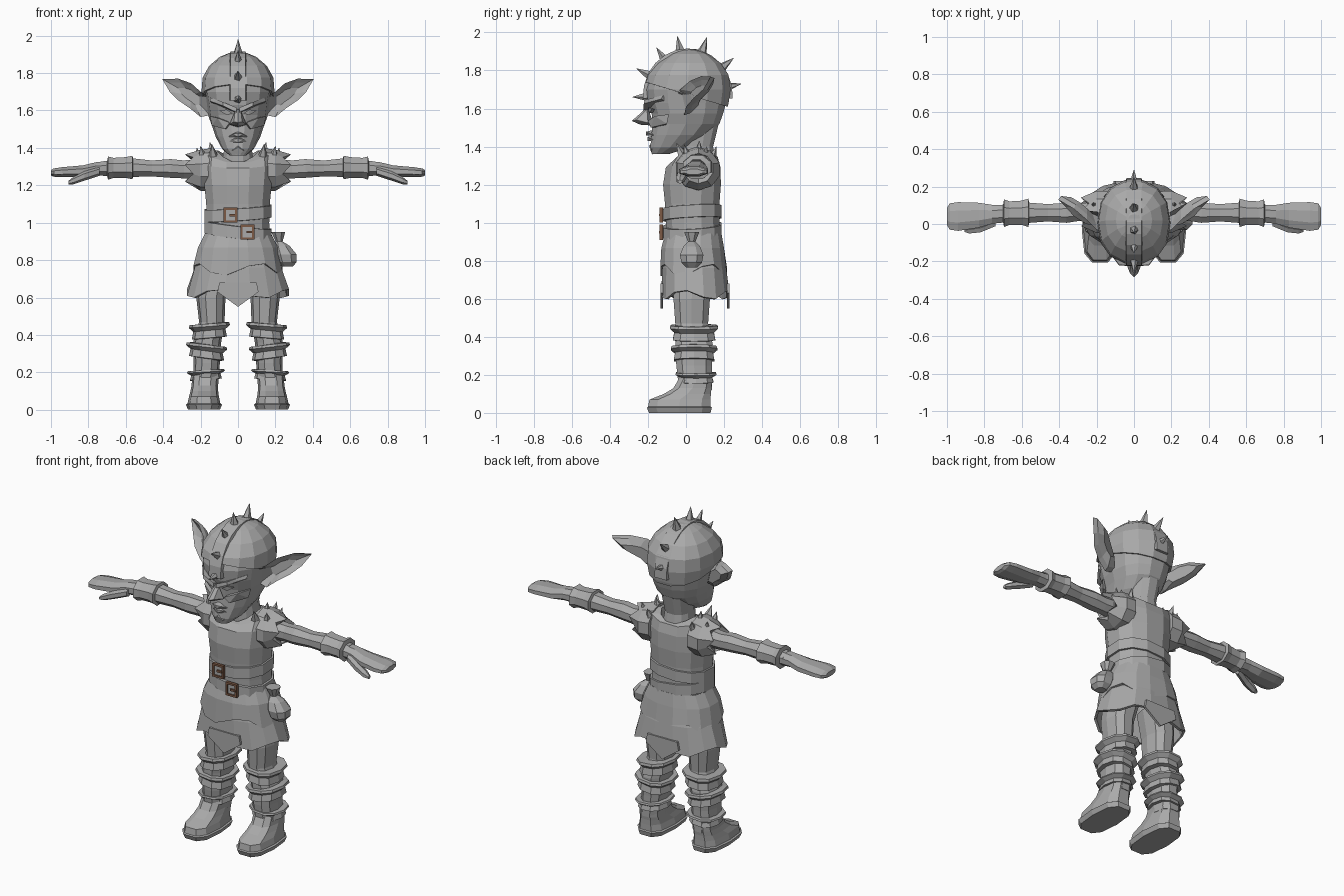
import bpy, bmesh, math
from mathutils import Vector, Matrix

if "Cube" in bpy.data.objects:
    bpy.data.objects.remove(bpy.data.objects["Cube"])


def material(name, rgb):
    m = bpy.data.materials.new(name)
    m.use_nodes = True
    m.diffuse_color = (*rgb, 1)
    m.node_tree.nodes["Principled BSDF"].inputs["Base Color"].default_value = (*rgb, 1)
    return m


GREY = material("stone grey", (0.4, 0.4, 0.4))
BROWN = material("buckle brown", (0.2, 0.1, 0.06))


def finish(name, bm, mat=GREY, pair=False):
    """Make an object, and its twin across x when pair is set."""
    bmesh.ops.recalc_face_normals(bm, faces=bm.faces)
    for side in ((1, -1) if pair else (1,)):
        if side < 0:
            bmesh.ops.scale(bm, vec=(-1, 1, 1), verts=bm.verts)
            bmesh.ops.reverse_faces(bm, faces=bm.faces)
        full = name if not pair else ("left_" if side > 0 else "right_") + name
        me = bpy.data.meshes.new(full)
        bm.to_mesh(me)
        me.materials.append(mat)
        ob = bpy.data.objects.new(full, me)
        bpy.context.collection.objects.link(ob)
    bm.free()
    return ob


def loft_mesh(rings, caps=True):
    bm = bmesh.new()
    rows = [[bm.verts.new(p) for p in r] for r in rings]
    n = len(rows[0])
    for a, b in zip(rows, rows[1:]):
        for i in range(n):
            bm.faces.new((a[i], a[(i + 1) % n], b[(i + 1) % n], b[i]))
    if caps:
        bm.faces.new(rows[0])
        bm.faces.new(rows[-1])
    return bm


def loft(name, rings, caps=True, **kw):
    return finish(name, loft_mesh(rings, caps), **kw)


def flat_ring(z, rx, y0, y1, cx=0, n=12, p=0.85, tilt=0, lift=0, back=0):
    """Rounded level ring; tilt leans it sideways, back leans it rearward, lift raises its sides."""
    pts = []
    for i in range(n):
        a = 2 * math.pi * (i + 0.5) / n - math.pi / 2
        c, s = [math.copysign(abs(t) ** p, t) for t in (math.cos(a), math.sin(a))]
        pts.append(Vector((cx + rx * c, (y0 + y1) / 2 + (y1 - y0) / 2 * s,
                           z + tilt * c + lift * c * c + back * s)))
    return pts


def side_ring(x, y, z, ry, rz, n=8, zig=0):
    """Ring across the x axis, optionally with a zigzag edge."""
    return [Vector((x + zig * (-1) ** i, y + ry * math.cos(a), z + rz * math.sin(a)))
            for i in range(n) for a in [2 * math.pi * (i + 0.5) / n]]


def spike(name, base, tip, r, n=5, **kw):
    base, tip = Vector(base), Vector(tip)
    q = (tip - base).to_track_quat('Z', 'Y')
    def ring(c, k):
        return [c + q @ Vector((k * math.cos(2 * math.pi * i / n), k * math.sin(2 * math.pi * i / n), 0))
                for i in range(n)]
    return loft(name, [ring(base, r), ring(tip, r * 0.04)], **kw)


def hull(name, pts, **kw):
    bm = bmesh.new()
    for p in pts:
        bm.verts.new(p)
    bmesh.ops.convex_hull(bm, input=bm.verts)
    return finish(name, bm, **kw)


def box(name, centre, size, **kw):
    bm = bmesh.new()
    bmesh.ops.create_cube(bm, size=1, matrix=Matrix.Translation(centre) @ Matrix.Diagonal((*size, 1)))
    return finish(name, bm, **kw)


def solidify(ob, t):
    m = ob.modifiers.new("thickness", 'SOLIDIFY')
    m.thickness, m.offset = t, 0


# Head and neck
skull = [(1.36, .045, -.18, -.09), (1.395, .085, -.19, .02), (1.46, .12, -.185, .12), (1.52, .14, -.18, .18),
         (1.575, .16, -.185, .2), (1.63, .168, -.205, .215), (1.70, .18, -.212, .225), (1.77, .175, -.19, .215),
         (1.83, .142, -.14, .175), (1.875, .09, -.075, .115), (1.9, .03, -.02, .05)]
rings = [flat_ring(*s, n=14, p=.9) for s in skull]
loft("head", rings)
loft("neck", [flat_ring(1.3, .09, -.03, .16), flat_ring(1.4, .075, -.03, .145), flat_ring(1.52, .085, -.03, .175)])

# Helmet shell, cut along a slope from brow to nape
bm = loft_mesh(rings)
bmesh.ops.scale(bm, vec=(1.05, 1.04, 1.03), space=Matrix.Translation((0, -.01, -1.66)), verts=bm.verts)
bmesh.ops.bisect_plane(bm, geom=bm.verts[:] + bm.edges[:] + bm.faces[:], plane_co=(0, 0, 1.675),
                       plane_no=(0, .3, 1), clear_inner=True)
solidify(finish("helmet", bm), .012)

# Crest strap over the helmet, with its row of spikes
mid = Vector((0, .01, 1.67))
strap = []
for i in range(13):
    a = math.radians(-4 + 188 * i / 12)
    d = Vector((0, -math.cos(a), math.sin(a)))
    c = mid + Vector((0, d.y * .228, d.z * .238))
    strap.append([c + Vector((x, 0, 0)) + d * o for x, o in ((-.05, -.03), (.05, -.03), (.04, .008), (-.04, .008))])
loft("crest_strap", strap)
for i, (y, z) in enumerate([(-.28, 1.66), (-.26, 1.81), (-.155, 1.92), (-.045, 1.98),
                            (.11, 1.975), (.25, 1.865), (.29, 1.73)]):
    tip = Vector((0, y, z))
    spike(f"crest_spike_{i + 1}", tip + (mid - tip).normalized() * .1, tip, .032)

# Ears: dished leaf shapes sweeping outward and back
outline = [(.15, -.05, 1.67), (.2, -.03, 1.7), (.25, .02, 1.745), (.32, .08, 1.77), (.405, .13, 1.768),
           (.365, .09, 1.70), (.32, .04, 1.655), (.255, 0, 1.61), (.2, -.01, 1.565), (.15, -.01, 1.575)]
rim = [Vector(p) for p in outline]
mid_ear = Vector((.25, .025, 1.68))
loft("ear", [[mid_ear.lerp(p, k) + Vector((0, dy, 0)) for p in rim]
             for k, dy in ((.45, .03), (.78, .014), (1, 0), (.9, .03), (.55, .06))], pair=True)

# Face
hull("nose", [(0, -.2, 1.61), (.016, -.205, 1.595), (-.016, -.205, 1.595), (.022, -.262, 1.54), (-.022, -.262, 1.54),
              (0, -.285, 1.535), (0, -.24, 1.515), (.046, -.2, 1.525), (-.046, -.2, 1.525), (0, -.17, 1.51)])
hull("brow", [(.008, -.225, 1.59), (.008, -.222, 1.615), (.08, -.222, 1.625), (.08, -.218, 1.645), (.15, -.13, 1.65),
              (.15, -.12, 1.67), (.01, -.17, 1.6), (.13, -.1, 1.63)], pair=True)
hull("cheek", [(.045, -.2, 1.535), (.11, -.165, 1.56), (.15, -.09, 1.57), (.14, -.1, 1.52), (.07, -.185, 1.5),
               (.05, -.12, 1.5), (.08, -.1, 1.56)], pair=True)
hull("eye", [(.03, -.198, 1.585), (.06, -.198, 1.605), (.1, -.178, 1.6), (.06, -.192, 1.575), (.06, -.14, 1.59)], pair=True)
for name, z, y in (("upper_lip", 1.468, -.21), ("lower_lip", 1.44, -.203)):
    hull(name, [(0, y, z + .01), (0, y, z - .01), (.055, -.165, z - .01), (-.055, -.165, z - .01),
                (0, -.16, z + .022), (.03, y + .01, z + .006), (-.03, y + .01, z + .006)])
hull("chin", [(0, -.195, 1.405), (.03, -.188, 1.385), (-.03, -.188, 1.385), (0, -.178, 1.358), (.05, -.13, 1.4),
              (-.05, -.13, 1.4), (0, -.17, 1.425)])

# Vest body with a dipped collar
loft("vest", [flat_ring(.88, .175, -.105, .185), flat_ring(1.0, .172, -.11, .18), flat_ring(1.1, .175, -.115, .18),
              flat_ring(1.2, .185, -.125, .188), flat_ring(1.29, .195, -.11, .185, lift=.02),
              flat_ring(1.33, .19, -.075, .17, lift=.05, back=.012), flat_ring(1.335, .11, -.055, .15, lift=.05, back=.012),
              flat_ring(1.3, .095, -.04, .14)])

# Shoulder caps with ragged edges and studs
shoulder = [side_ring(.13, .06, 1.285, .12, .115, 10), side_ring(.2, .065, 1.28, .118, .11, 10),
            side_ring(.262, .065, 1.285, .08, .08, 10, .022), side_ring(.24, .065, 1.285, .06, .055, 10)]
loft("shoulder", shoulder, pair=True)
for i, (x, y, z) in enumerate([(.14, -.05, 1.42), (.2, -.01, 1.41), (.15, .07, 1.43), (.22, .11, 1.4), (.15, .16, 1.4)]):
    spike(f"shoulder_stud_{i + 1}", (x * .95, .06 + (y - .06) * .75, z - .06), (x, y, z), .025, pair=True)

# Arms, bracers and hands
loft("arm", [side_ring(*s) for s in ((.15, .06, 1.29, .06, .06), (.29, .065, 1.285, .052, .052),
                                     (.36, .06, 1.29, .058, .054), (.46, .06, 1.29, .05, .046),
                                     (.58, .06, 1.295, .06, .055), (.72, .055, 1.29, .05, .042))], pair=True)
loft("bracer", [side_ring(*s) for s in ((.56, .06, 1.295, .055, .05), (.565, .06, 1.295, .082, .068),
                                        (.6, .06, 1.295, .07, .06), (.665, .058, 1.293, .068, .058),
                                        (.695, .058, 1.292, .08, .067), (.70, .055, 1.29, .05, .042))], pair=True)
loft("hand", [side_ring(*s) for s in ((.69, .055, 1.29, .05, .044), (.76, .052, 1.288, .055, .038),
                                      (.83, .047, 1.275, .072, .034), (.94, .04, 1.27, .083, .029),
                                      (.985, .04, 1.268, .076, .024), (1.0, .04, 1.267, .05, .016))], pair=True)
loft("thumb", [side_ring(*s, n=6) for s in ((.74, .01, 1.275, .025, .024), (.82, -.02, 1.25, .028, .025),
                                            (.88, -.03, 1.225, .024, .02), (.905, -.032, 1.215, .012, .01))], pair=True)

# Belts, with square buckles
for name, z, tilt in (("upper_belt", 1.05, .012), ("lower_belt", .955, -.022)):
    loft(name, [flat_ring(z + dz, .178 + o, -.118 - o, .184 + o, tilt=tilt, back=.008)
                for dz, o in ((-.034, -.01), (-.032, .006), (.032, .006), (.034, -.01))])
for name, x, z in (("upper_buckle", -.04, 1.04), ("lower_buckle", .05, .95)):
    y = -.13
    for i, s in enumerate((-1, 1)):
        box(f"{name}_upright_{i + 1}", (x + s * .031, y, z), (.012, .018, .08), mat=BROWN)
        box(f"{name}_bar_{i + 1}", (x, y, z + s * .034), (.06, .018, .012), mat=BROWN)
    box(name + "_plate", (x, y + .006, z), (.055, .014, .065))
    box(name + "_pin", (x + .012, y - .005, z), (.035, .012, .012), mat=BROWN)


# Two-layer skirt with a ragged hem
def skirt(name, top, hem, rx, y0, y1, drop):
    rows = [flat_ring(top, .172, -.105, .182, n=16), flat_ring((top + hem) / 2 + .02, (rx + .185) / 2, y0 + .005, y1 - .015, n=16),
            flat_ring(hem, rx, y0, y1, n=16)]
    for r in rows:
        for i, v in enumerate(r):
            v.rotate(Matrix.Identity(3))
    for i, v in enumerate(rows[-1]):
        v.z += drop * (-1) ** (i // 2) * (1 if i % 2 else .6)
    solidify(loft(name, rows, caps=False), .015)


skirt("upper_skirt", .94, .75, .235, -.13, .21, .03)
skirt("lower_skirt", .86, .62, .27, -.125, .222, -.022)
for name, y in (("front_flap", -.135), ("back_flap", .215)):
    hull(name, [(x, y + d, z) for d in (0, .014) for x, z in ((-.1, .68), (.1, .68), (.11, .63), (0, .55), (-.11, .63))])

# Hip pouch
loft("pouch", [flat_ring(z, r, .03 - r * 1.05, .03 + r * 1.05, cx=x, n=8) for z, r, x in
               ((.765, .03, .265), (.79, .055, .262), (.83, .063, .255), (.875, .045, .235), (.9, .02, .22), (.95, .04, .215))])

# Legs
loft("leg", [flat_ring(z, r, a, b, cx=x, n=10) for z, x, r, a, b in
             ((.75, .12, .09, -.07, .15), (.6, .145, .078, -.07, .13), (.47, .14, .068, -.06, .12),
              (.36, .165, .075, -.06, .145), (.25, .167, .07, -.055, .14), (.12, .175, .068, -.04, .14))], pair=True)

# Shin wraps
for i, (z, h, x, r, a, b, tilt) in enumerate([(.42, .042, .153, .1, -.08, .165, -.008), (.31, .04, .168, .1, -.075, .16, .012),
                                              (.185, .028, .172, .092, -.05, .155, -.006)]):
    loft(f"shin_wrap_{i + 1}", [flat_ring(z + k * h, r + o, a - o, b + o, cx=x, n=10, tilt=tilt)
                                for k, o in ((-1, -.04), (-.85, -.006), (.1, -.014), (.6, .01), (.95, .006), (1, -.04))], pair=True)

# Boots
loft("boot", [flat_ring(z, r, a, b, cx=x, n=10, p=.7) for z, x, r, a, b in
              ((0, .182, .085, -.2, .135), (.028, .182, .097, -.212, .142), (.033, .182, .088, -.205, .135),
               (.07, .182, .08, -.198, .135), (.1, .18, .074, -.12, .135), (.13, .178, .07, -.07, .138),
               (.18, .175, .07, -.04, .14))], pair=True)
